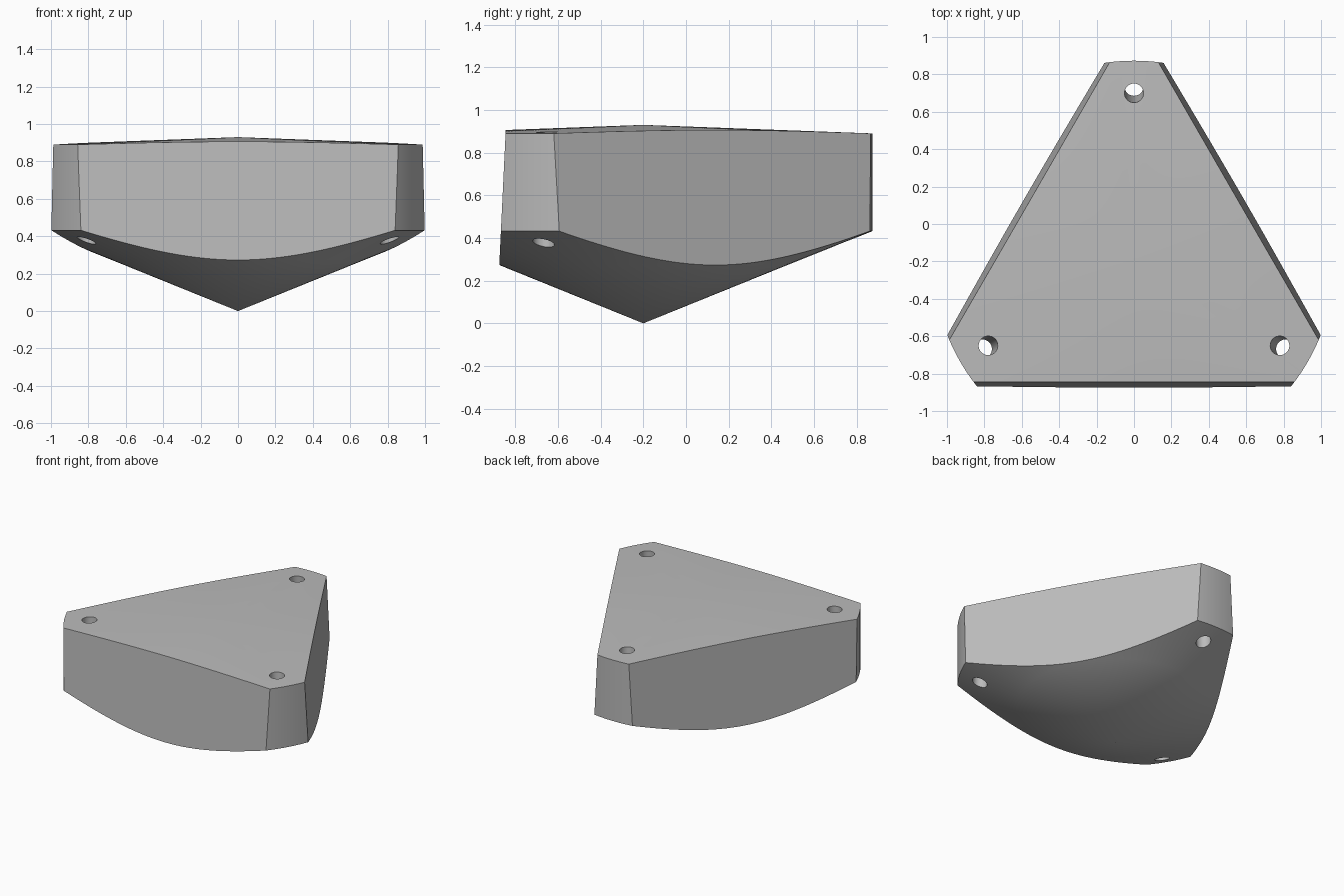
import bpy, bmesh, math
from mathutils import Vector, Matrix

cube = bpy.data.objects.get("Cube")
if cube:
    bpy.data.objects.remove(cube)

AXIS = Vector((0, -0.2, 0))
RADIUS = 1.073
SIDES = 192

grey = bpy.data.materials.new("Light grey")
grey.use_nodes = True
grey.diffuse_color = (0.5, 0.5, 0.5, 1)
grey.node_tree.nodes["Principled BSDF"].inputs["Base Color"].default_value = (0.5, 0.5, 0.5, 1)


def to_object(bm, name):
    bmesh.ops.recalc_face_normals(bm, faces=bm.faces)
    mesh = bpy.data.meshes.new(name)
    bm.to_mesh(mesh)
    bm.free()
    mesh.materials.append(grey)
    obj = bpy.data.objects.new(name, mesh)
    bpy.context.collection.objects.link(obj)
    return obj


# Turned body: shallow cone below, upright rim, slightly raised top
bm = bmesh.new()
profile = [(0, 0), (0.672, 0.272), (RADIUS, 0.432), (RADIUS, 0.89), (0, 0.93)]
verts = [bm.verts.new((r, 0, z)) for r, z in profile]
edges = [bm.edges.new(pair) for pair in zip(verts, verts[1:])]
bmesh.ops.spin(bm, geom=verts + edges, cent=(0, 0, 0), axis=(0, 0, 1),
               angle=math.tau, steps=SIDES, use_merge=True)
bmesh.ops.remove_doubles(bm, verts=bm.verts, dist=0.0001)

# Trim three leaning flat walls
for k in range(3):
    a = math.radians(-90 + 120 * k)
    out = Vector((math.cos(a), math.sin(a), 0))
    cut = bmesh.ops.bisect_plane(
        bm, geom=bm.verts[:] + bm.edges[:] + bm.faces[:], dist=0.00001,
        plane_co=out * 0.675 + Vector((0, 0, 0.275)),
        plane_no=out + Vector((0, 0, 0.048)), clear_outer=True)
    rim = [e for e in cut["geom_cut"] if isinstance(e, bmesh.types.BMEdge)]
    bmesh.ops.contextual_create(bm, geom=rim)
bmesh.ops.translate(bm, verts=bm.verts, vec=AXIS)
body = to_object(bm, "corner_body")

# Slanted mounting holes near the three corners
bm = bmesh.new()
for k in range(3):
    a = math.radians(90 + 120 * k)
    out = Vector((math.cos(a), math.sin(a), 0))
    top = out * 0.9 + Vector((0, 0, 0.897))
    bottom = out * 0.935 + Vector((0, 0, 0.379))
    turn = (top - bottom).to_track_quat('Z', 'Y').to_matrix().to_4x4()
    place = Matrix.Translation((top + bottom) / 2 + AXIS) @ turn
    bmesh.ops.create_cone(bm, cap_ends=True, segments=32, radius1=0.051,
                          radius2=0.051, depth=0.8, matrix=place)
holes = to_object(bm, "hole_cutter")
holes.hide_render = True

mod = body.modifiers.new("Holes", 'BOOLEAN')
mod.operation = 'DIFFERENCE'
mod.solver = 'EXACT'
mod.object = holes
bpy.ops.object.select_all(action='DESELECT')
body.select_set(True)
bpy.context.view_layer.objects.active = body
bpy.ops.object.modifier_apply(modifier=mod.name)
bpy.data.objects.remove(holes)
bpy.ops.object.shade_smooth_by_angle(angle=math.radians(30))
